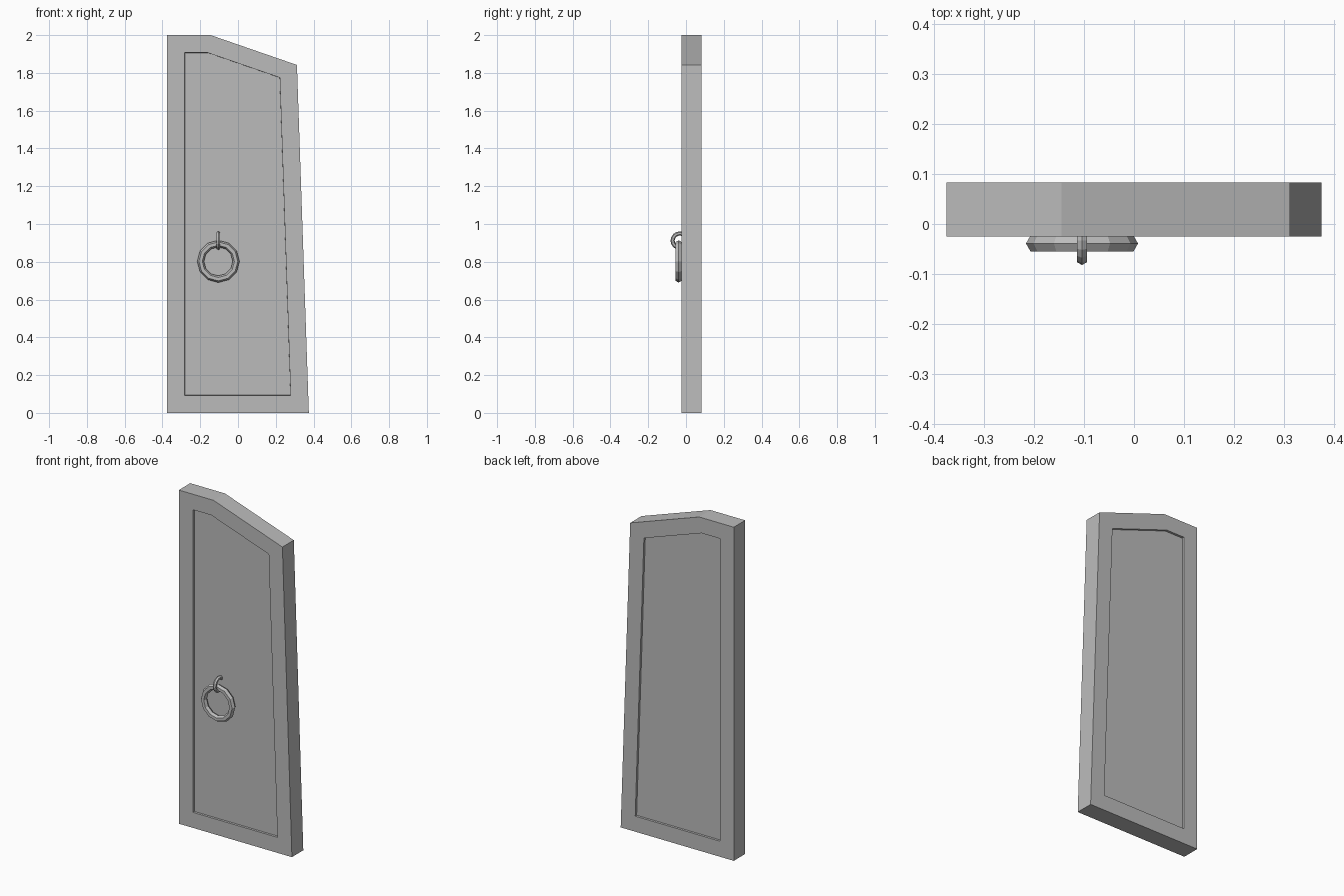
import bpy, bmesh, math

cube = bpy.data.objects.get("Cube")
if cube:
    bpy.data.objects.remove(cube, do_unlink=True)

grey = bpy.data.materials.new("plain grey")
grey.use_nodes = True
colour = (0.5, 0.5, 0.5, 1)
grey.diffuse_color = colour
grey.node_tree.nodes["Principled BSDF"].inputs["Base Color"].default_value = colour

FRONT, BACK = -0.025, 0.083
FRAME_WIDTH, RECESS = 0.093, 0.013


def panel(name, outline):
    """Slab with a sunken panel on the front and the back."""
    bm = bmesh.new()
    front = bm.faces.new([bm.verts.new((x, FRONT, z)) for x, z in outline])
    new = bmesh.ops.extrude_face_region(bm, geom=[front], use_keep_orig=True)["geom"]
    bmesh.ops.translate(bm, vec=(0, BACK - FRONT, 0),
                        verts=[v for v in new if isinstance(v, bmesh.types.BMVert)])
    bmesh.ops.recalc_face_normals(bm, faces=bm.faces[:])
    sides = [f for f in bm.faces if abs(f.normal.y) > 0.9]
    bmesh.ops.inset_individual(bm, faces=sides, thickness=FRAME_WIDTH, use_even_offset=True)
    bmesh.ops.inset_individual(bm, faces=sides, thickness=0.0005, depth=-RECESS,
                               use_even_offset=True)
    mesh = bpy.data.meshes.new(name)
    bm.to_mesh(mesh)
    bm.free()
    mesh.materials.append(grey)
    obj = bpy.data.objects.new(name, mesh)
    bpy.context.collection.objects.link(obj)


def ring(name, location, rotation, radius, tube, segments):
    """Faceted ring with a six-sided section."""
    bpy.ops.mesh.primitive_torus_add(location=location, rotation=rotation,
                                     major_radius=radius, minor_radius=tube,
                                     major_segments=segments, minor_segments=6)
    obj = bpy.context.object
    obj.name = name
    obj.data.materials.append(grey)


# Door leaf with a slanted top and a leaning edge
panel("door_leaf", [(-0.375, 0), (0.375, 0), (0.312, 1.842), (-0.145, 2), (-0.375, 2)])

# Pull ring hanging from a loop set into the door
quarter = math.pi / 2
ring("pull_ring", (-0.104, -0.039, 0.802), (quarter, 0, 0), 0.094, 0.018, 12)
ring("ring_loop", (-0.104, -0.033, 0.912), (0, quarter, 0), 0.038, 0.011, 16)
